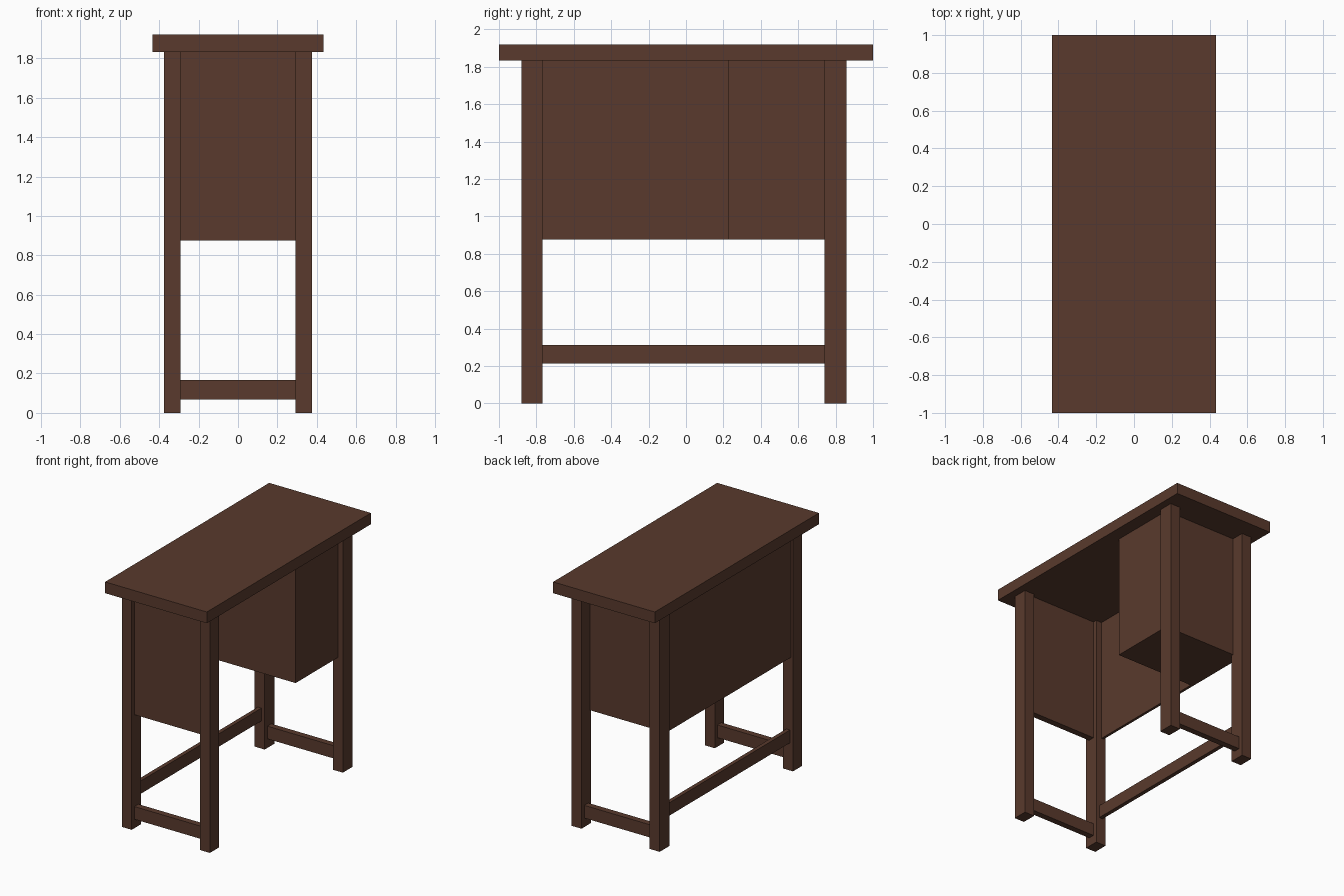
import bpy

if "Cube" in bpy.data.objects:
    bpy.data.objects.remove(bpy.data.objects["Cube"])

wood = bpy.data.materials.new("dark brown wood")
wood.diffuse_color = (0.1, 0.042, 0.026, 1)
wood.use_nodes = True
wood.node_tree.nodes["Principled BSDF"].inputs["Base Color"].default_value = wood.diffuse_color


def box(name, x, y, z):
    """Box from (min, max) ranges on each axis."""
    centre = [(r[0] + r[1]) / 2 for r in (x, y, z)]
    size = [r[1] - r[0] for r in (x, y, z)]
    bpy.ops.mesh.primitive_cube_add(size=1, location=centre)
    ob = bpy.context.object
    ob.name = name
    ob.scale = size
    bpy.ops.object.transform_apply(location=False, rotation=False, scale=True)
    ob.data.materials.append(wood)
    return ob


TOP_Z = 1.833      # underside of desk top
PANEL_Z = 0.876    # lower edge of panels and cabinet
LEG_X = (0.291, 0.376)
LEG_Y = {"front": (-0.88, -0.767), "back": (0.741, 0.858)}

# Desk top
box("desk_top", (-0.434, 0.434), (-1, 1), (TOP_Z, 1.92))

# Four legs, and a low stretcher joining each end pair
for end, y in LEG_Y.items():
    box(end + "_right_leg", LEG_X, y, (0, TOP_Z))
    box(end + "_left_leg", (-LEG_X[1], -LEG_X[0]), y, (0, TOP_Z))
    mid = (y[0] + y[1]) / 2
    box(end + "_stretcher", (-LEG_X[0], LEG_X[0]),
        (mid - 0.024, mid + 0.024), (0.069, 0.167))

# Long stretcher on the closed side
box("long_stretcher", (-0.35, -0.319), (-0.767, 0.741), (0.213, 0.312))

# Front end panel and long modesty panel
box("front_panel", (-LEG_X[0], LEG_X[0]), (-0.848, -0.798), (PANEL_Z, TOP_Z))
box("long_panel", (-0.36, -0.34), (-0.767, 0.741), (PANEL_Z, TOP_Z))

# Drawer cabinet at the back end
box("cabinet", (-0.34, 0.333), (0.227, 0.757), (PANEL_Z, TOP_Z))
